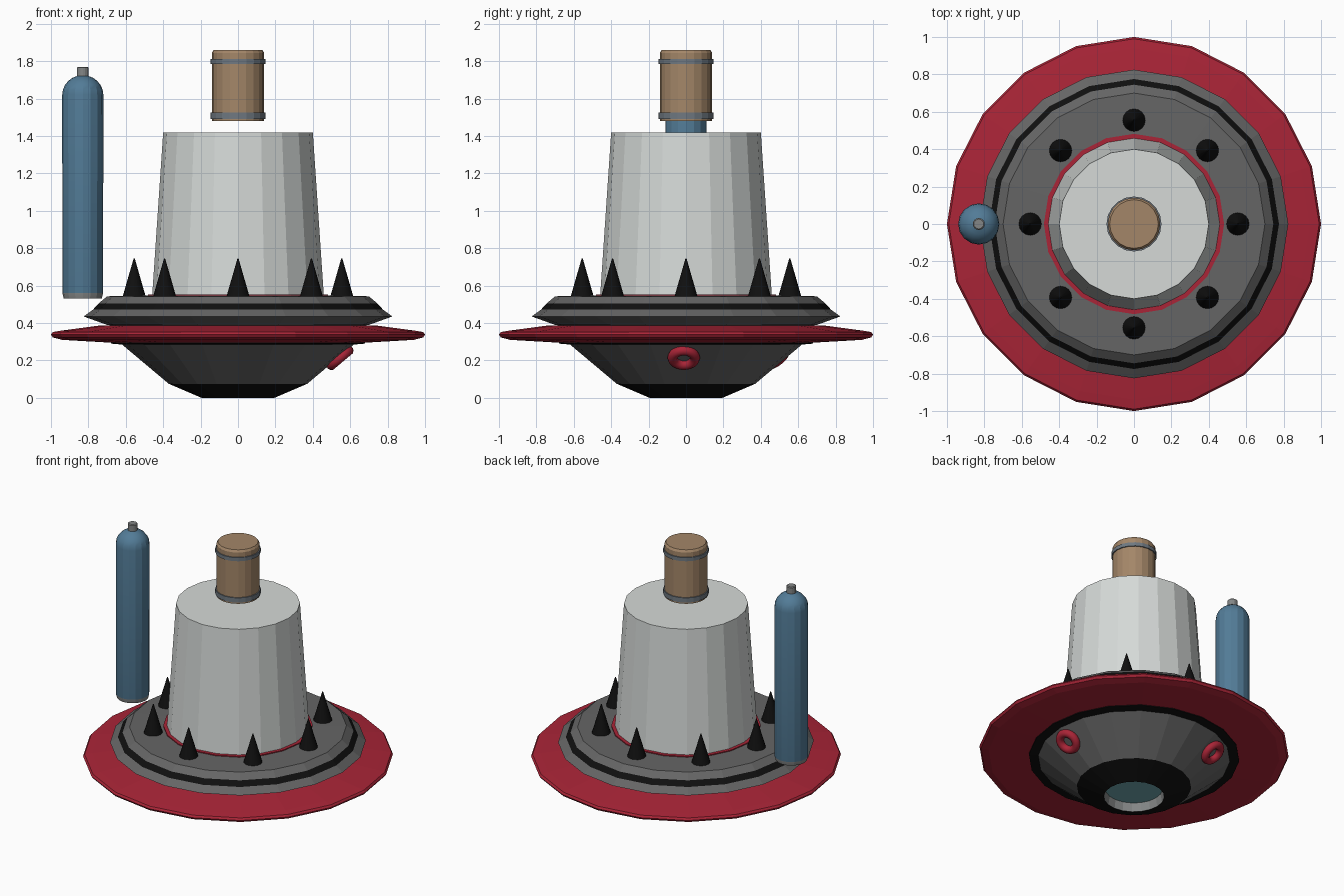
import bpy, bmesh, math
from mathutils import Vector, Matrix

if "Cube" in bpy.data.objects:
    bpy.data.objects.remove(bpy.data.objects["Cube"])


def mat(name, rgb):
    m = bpy.data.materials.new(name)
    m.diffuse_color = (*rgb, 1)
    m.use_nodes = True
    m.node_tree.nodes["Principled BSDF"].inputs["Base Color"].default_value = m.diffuse_color
    return m


RED = mat("crimson", (0.40, 0.018, 0.038))
GREY = mat("dark grey", (0.13, 0.13, 0.13))
BLACK = mat("black", (0.005, 0.005, 0.005))
WHITE = mat("off white", (0.67, 0.70, 0.685))
BROWN = mat("tan brown", (0.37, 0.24, 0.14))
BLUE = mat("steel blue", (0.085, 0.20, 0.31))
METAL = mat("mid grey", (0.23, 0.24, 0.24))
BAND = mat("blue grey", (0.16, 0.19, 0.22))
TEAL = mat("teal", (0.16, 0.40, 0.44))


def finish(name, bm, mats, smooth=None):
    bmesh.ops.recalc_face_normals(bm, faces=bm.faces)
    me = bpy.data.meshes.new(name)
    bm.to_mesh(me)
    bm.free()
    for m in mats:
        me.materials.append(m)
    ob = bpy.data.objects.new(name, me)
    bpy.context.collection.objects.link(ob)
    if smooth:
        bpy.ops.object.select_all(action='DESELECT')
        ob.select_set(True)
        bpy.context.view_layer.objects.active = ob
        bpy.ops.object.shade_smooth_by_angle(angle=math.radians(smooth))
    return ob


def lathe(name, profile, mats, idx=None, sides=20, centre=(0, 0), smooth=None):
    """Revolve (radius, z) points; idx gives a material per profile segment."""
    bm = bmesh.new()
    rings = []
    for r, z in profile:
        if r == 0:
            rings.append([bm.verts.new((*centre, z))] * sides)
        else:
            rings.append([bm.verts.new((centre[0] + r * math.cos(2 * math.pi * i / sides),
                                        centre[1] + r * math.sin(2 * math.pi * i / sides), z))
                          for i in range(sides)])
    for s, (a, b) in enumerate(zip(rings, rings[1:])):
        for i in range(sides):
            j = (i + 1) % sides
            quad = list(dict.fromkeys((a[i], a[j], b[j], b[i])))
            f = bm.faces.new(quad)
            f.material_index = idx[s] if idx else 0
    return finish(name, bm, mats, smooth)


def torus(name, matrix, major, minor, m, n_major=24, n_minor=10):
    bm = bmesh.new()
    grid = []
    for i in range(n_major):
        a = 2 * math.pi * i / n_major
        row = []
        for k in range(n_minor):
            b = 2 * math.pi * k / n_minor
            r = major + minor * math.cos(b)
            row.append(bm.verts.new(matrix @ Vector((r * math.cos(a), r * math.sin(a),
                                                     minor * math.sin(b)))))
        grid.append(row)
    for i in range(n_major):
        for k in range(n_minor):
            i2, k2 = (i + 1) % n_major, (k + 1) % n_minor
            bm.faces.new((grid[i][k], grid[i2][k], grid[i2][k2], grid[i][k2]))
    return finish(name, bm, [m], 60)


# Lower hull with a recessed lens in its underside
lathe("lower_hull",
      [(0, 0.06), (0.185, 0.06), (0.195, 0), (0.37, 0.075), (0.62, 0.285),
       (0.68, 0.29), (0.68, 0.31)],
      [TEAL, METAL, BLACK, GREY], [0, 1, 2, 3, 2, 2])

# Wide red rim
lathe("rim_disc",
      [(0.60, 0.295), (0.68, 0.295), (0.94, 0.31), (0.99, 0.323), (1.0, 0.338),
       (0.99, 0.352), (0.94, 0.36), (0.73, 0.388), (0.60, 0.388)], [RED])

# Upper deck with a black stripe
lathe("upper_deck",
      [(0.60, 0.375), (0.70, 0.39), (0.825, 0.435), (0.775, 0.472), (0.745, 0.505),
       (0.70, 0.543), (0.45, 0.547), (0, 0.547)],
      [GREY, BLACK], [0, 0, 0, 1, 0, 0, 0])

# Thin red seam around the tower
lathe("tower_seam", [(0.43, 0.54), (0.482, 0.54), (0.482, 0.553), (0.43, 0.553)], [RED])

# Tapered tower
lathe("tower", [(0, 0.53), (0.46, 0.53), (0.40, 1.42), (0, 1.42)], [WHITE])

# Ring of spikes
for i in range(8):
    a = i * math.pi / 4
    lathe(f"spike_{i + 1}", [(0, 0.54), (0.062, 0.54), (0.003, 0.745), (0, 0.745)], [BLACK],
          sides=16, centre=(0.555 * math.cos(a), 0.555 * math.sin(a)), smooth=40)

# Floating canister with two bands
lathe("canister", [(0, 1.48), (0.14, 1.48), (0.14, 1.845), (0.13, 1.86), (0, 1.86)], [BROWN])
for label, z0, z1 in (("lower", 1.492, 1.525), ("upper", 1.786, 1.812)):
    lathe(f"canister_{label}_band",
          [(0.135, z0), (0.147, z0), (0.147, z1), (0.135, z1)], [BAND])

# Gas tank beside the tower: base, body, dome and nozzle
dome = [(0.11 * math.cos(t * math.pi / 12), 1.62 + 0.105 * math.sin(t * math.pi / 12))
        for t in range(6)]
lathe("gas_tank",
      [(0, 0.532), (0.102, 0.532), (0.109, 0.56)] + dome
      + [(0.032, 1.722), (0.032, 1.765), (0.026, 1.77), (0, 1.77)],
      [BLUE, METAL], [1, 1] + [0] * 7 + [1] * 3, sides=16, centre=(-0.83, 0), smooth=20)

# Two red ring ports on the lower hull
for i, deg in enumerate((0, 120)):
    spin = Matrix.Rotation(math.radians(deg), 4, 'Z')
    tilt = Vector((0.21, 0, -0.25)).to_track_quat('Z', 'Y').to_matrix().to_4x4()
    torus(f"ring_port_{i + 1}", spin @ Matrix.Translation((0.545, -0.012, 0.214)) @ tilt,
          0.06, 0.027, RED)
